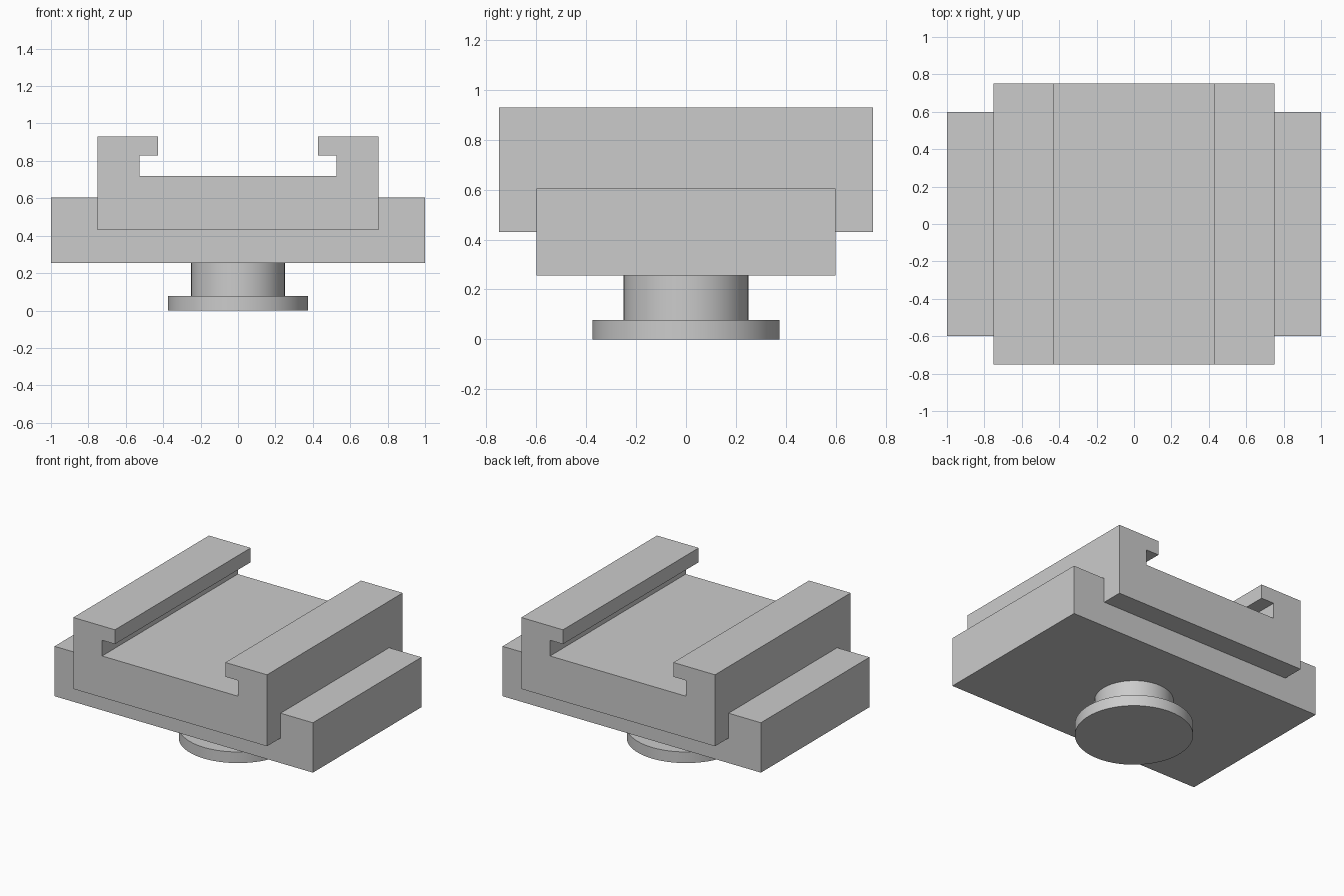
import bpy, bmesh, math
from mathutils import Matrix

cube = bpy.data.objects.get("Cube")
if cube:
    bpy.data.objects.remove(cube, do_unlink=True)

grey = bpy.data.materials.new("plain_grey")
grey.use_nodes = True
colour = (0.6, 0.6, 0.6, 1)
grey.diffuse_color = colour
grey.node_tree.nodes["Principled BSDF"].inputs["Base Color"].default_value = colour


def finish(name, bm):
    bmesh.ops.recalc_face_normals(bm, faces=bm.faces)
    mesh = bpy.data.meshes.new(name)
    bm.to_mesh(mesh)
    bm.free()
    mesh.materials.append(grey)
    obj = bpy.data.objects.new(name, mesh)
    bpy.context.collection.objects.link(obj)
    return obj


def extrude_mirrored(name, half, depth):
    """Mirror a half outline (x, z) across x = 0 and extrude it along y."""
    outline = half + [(-x, z) for x, z in reversed(half)]
    bm = bmesh.new()
    face = bm.faces.new([bm.verts.new((x, -depth / 2, z)) for x, z in outline])
    out = bmesh.ops.extrude_face_region(bm, geom=[face])
    moved = [v for v in out["geom"] if isinstance(v, bmesh.types.BMVert)]
    bmesh.ops.translate(bm, verts=moved, vec=(0, depth, 0))
    return finish(name, bm)


def disc(name, radius, bottom, top):
    bm = bmesh.new()
    bmesh.ops.create_cone(bm, cap_ends=True, segments=96, radius1=radius,
                          radius2=radius, depth=top - bottom,
                          matrix=Matrix.Translation((0, 0, (bottom + top) / 2)))
    obj = finish(name, bm)
    bpy.ops.object.select_all(action="DESELECT")
    obj.select_set(True)
    bpy.context.view_layer.objects.active = obj
    bpy.ops.object.shade_smooth_by_angle(angle=math.radians(30))


# Foot flange and the neck that rises into the base block
disc("foot_flange", 0.375, 0, 0.078)
disc("neck", 0.25, 0.07, 0.3)

# Wide base block
extrude_mirrored("base_block", [(1, 0.255), (1, 0.604)], 1.2)

# Channel with overhanging lips, running front to back
extrude_mirrored("slotted_channel", [
    (0.75, 0.43), (0.75, 0.93), (0.427, 0.93),
    (0.427, 0.83), (0.527, 0.83), (0.527, 0.72)], 1.5)
